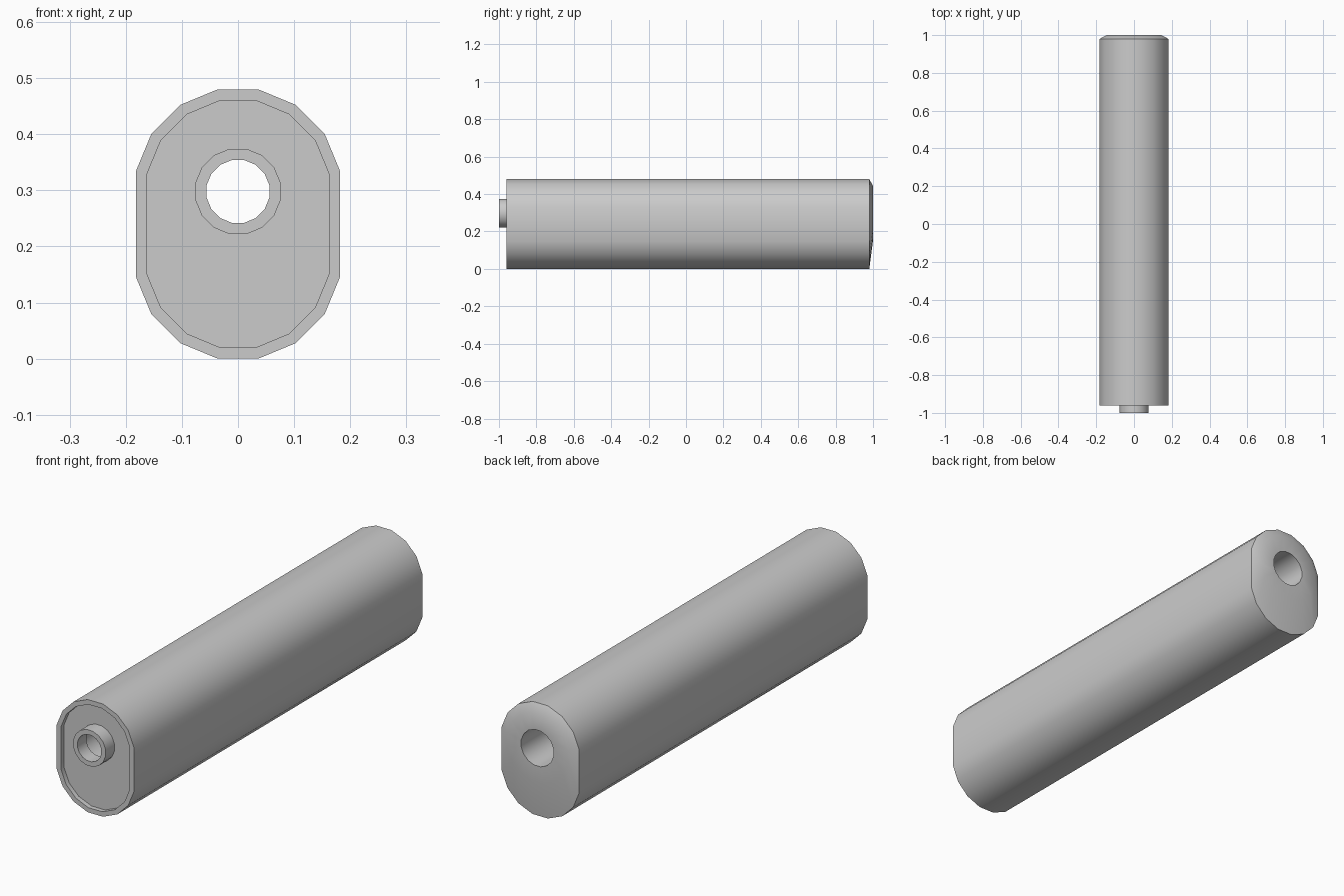
import bpy
import bmesh
from math import cos, sin, pi, radians

if "Cube" in bpy.data.objects:
    bpy.data.objects.remove(bpy.data.objects["Cube"])

SIDES = 16
Z_TOP, Z_LOW = 0.298, 0.182   # centres of the upper and lower half rounds


def ring(radius, y, z_low=Z_TOP):
    """16-sided loop; z_low below Z_TOP stretches it into a rounded slot."""
    pts = []
    for i in range(SIDES):
        a = 2 * pi * (i + 0.5) / SIDES
        zc = Z_TOP if sin(a) > 0 else z_low
        pts.append((radius * cos(a), y, zc + radius * sin(a)))
    return pts


def loft(name, rings):
    """Bridge the loops in order and close back to the first one."""
    bm = bmesh.new()
    loops = [[bm.verts.new(p) for p in r] for r in rings]
    for a, b in zip(loops, loops[1:] + loops[:1]):
        for i in range(SIDES):
            j = (i + 1) % SIDES
            bm.faces.new((a[i], a[j], b[j], b[i]))
    bmesh.ops.recalc_face_normals(bm, faces=bm.faces)
    mesh = bpy.data.meshes.new(name)
    bm.to_mesh(mesh)
    bm.free()
    obj = bpy.data.objects.new(name, mesh)
    bpy.context.collection.objects.link(obj)
    bpy.ops.object.select_all(action='DESELECT')
    obj.select_set(True)
    bpy.context.view_layer.objects.active = obj
    bpy.ops.object.shade_smooth_by_angle(angle=radians(35))
    return obj


R_OUT, R_LIP, R_DOME = 0.1855, 0.165, 0.148
R_BORE, R_HOLE = 0.0775, 0.057

# Body: bored end cap, slot-shaped shell, recessed front plate
loft("body", [
    ring(R_BORE, 1.0),
    ring(R_DOME, 1.0),
    ring(R_OUT, 0.98, Z_LOW),
    ring(R_OUT, -0.96, Z_LOW),
    ring(R_LIP, -0.96, Z_LOW),
    ring(R_LIP, -0.94, Z_LOW),
    ring(R_BORE, -0.94),
])

# Short mounting tube sticking out of the front plate
loft("mount_tube", [
    ring(R_BORE, -0.94),
    ring(R_BORE, -1.0),
    ring(R_HOLE, -1.0),
    ring(R_HOLE, -0.94),
])
